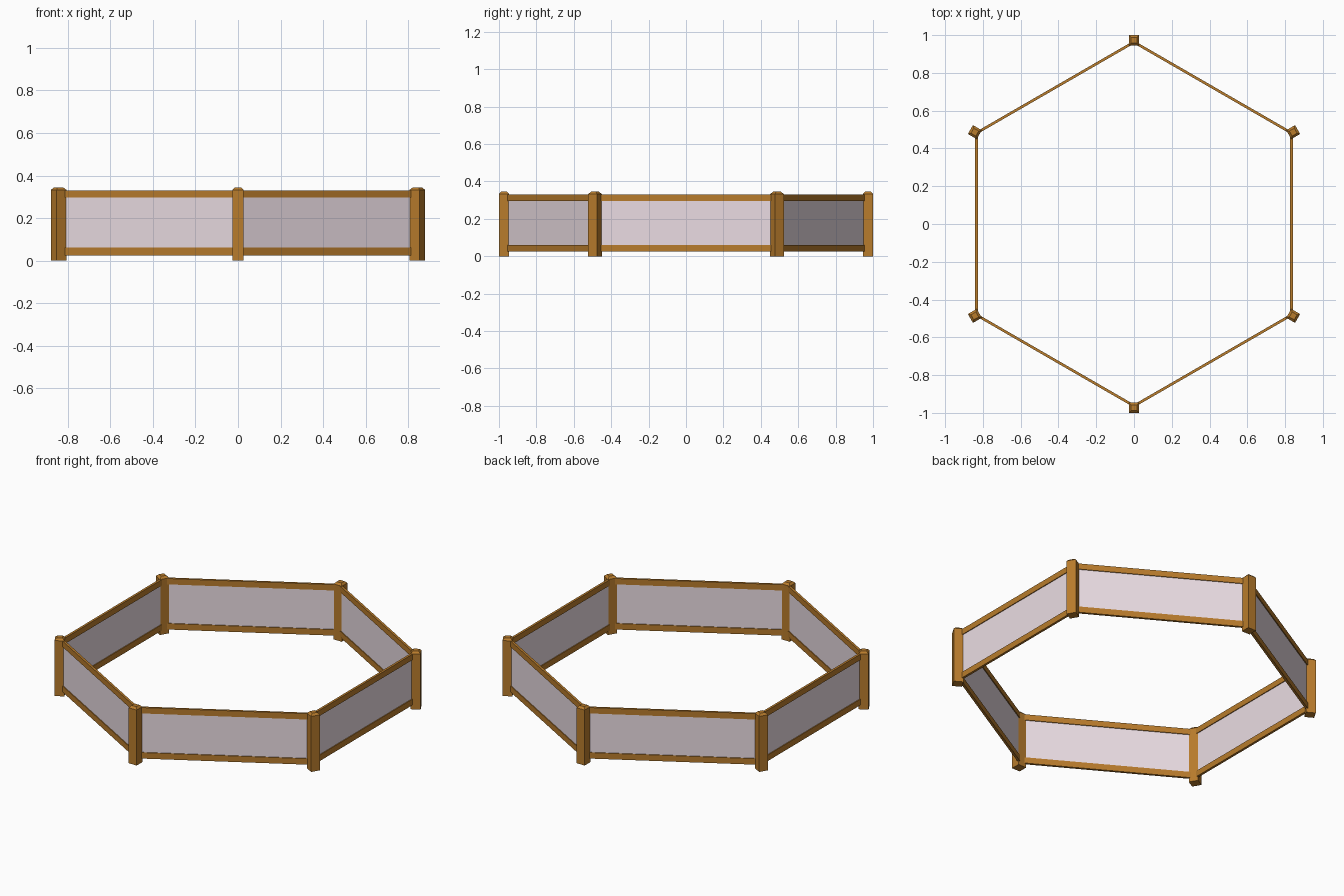
import bpy, bmesh
from math import radians, cos, sin
from mathutils import Matrix

if "Cube" in bpy.data.objects:
    bpy.data.objects.remove(bpy.data.objects["Cube"])

SIDES = 6
POST_W, POST_H = 0.054, 0.345
POST_R = 1.0 - POST_W / 2      # posts just reach y = +-1
APOTHEM = 0.834                # distance of each wall from the centre
WALL_LEN = 0.95                # ends tucked inside the posts


def material(name, color):
    m = bpy.data.materials.new(name)
    m.diffuse_color = color
    m.use_nodes = True
    m.node_tree.nodes["Principled BSDF"].inputs["Base Color"].default_value = m.diffuse_color
    return m


wood = material("wood", (0.48, 0.20, 0.025, 1))
pale = material("pale_panel", (0.83, 0.72, 0.77, 0.8))


def box(name, size, loc, angle, mat, chamfer=0):
    """Box with its base at loc, turned about z, optionally chamfered on top."""
    bm = bmesh.new()
    bmesh.ops.create_cube(bm, size=1)
    bmesh.ops.translate(bm, verts=bm.verts, vec=(0, 0, 0.5))
    bmesh.ops.scale(bm, verts=bm.verts, vec=size)
    if chamfer:
        top = [e for e in bm.edges if all(v.co.z > size[2] * 0.9 for v in e.verts)]
        bmesh.ops.bevel(bm, geom=top, offset=chamfer, segments=1, affect='EDGES')
    me = bpy.data.meshes.new(name)
    bm.to_mesh(me)
    bm.free()
    me.materials.append(mat)
    ob = bpy.data.objects.new(name, me)
    ob.matrix_world = Matrix.Translation(loc) @ Matrix.Rotation(angle, 4, 'Z')
    bpy.context.collection.objects.link(ob)
    return ob


for i in range(SIDES):
    # Corner post with chamfered cap
    a = radians(90 + 60 * i)
    box(f"corner_post_{i+1}", (POST_W, POST_W, POST_H),
        (POST_R * cos(a), POST_R * sin(a), 0), a, wood, 0.012)

    # Wall between posts: two rails and a thin panel
    b = radians(60 * i)
    x, y = APOTHEM * cos(b), APOTHEM * sin(b)
    box(f"bottom_rail_{i+1}", (0.014, WALL_LEN, 0.036), (x, y, 0.025), b, wood)
    box(f"top_rail_{i+1}", (0.014, WALL_LEN, 0.035), (x, y, 0.296), b, wood)
    box(f"panel_{i+1}", (0.004, WALL_LEN, 0.245), (x, y, 0.056), b, pale)
